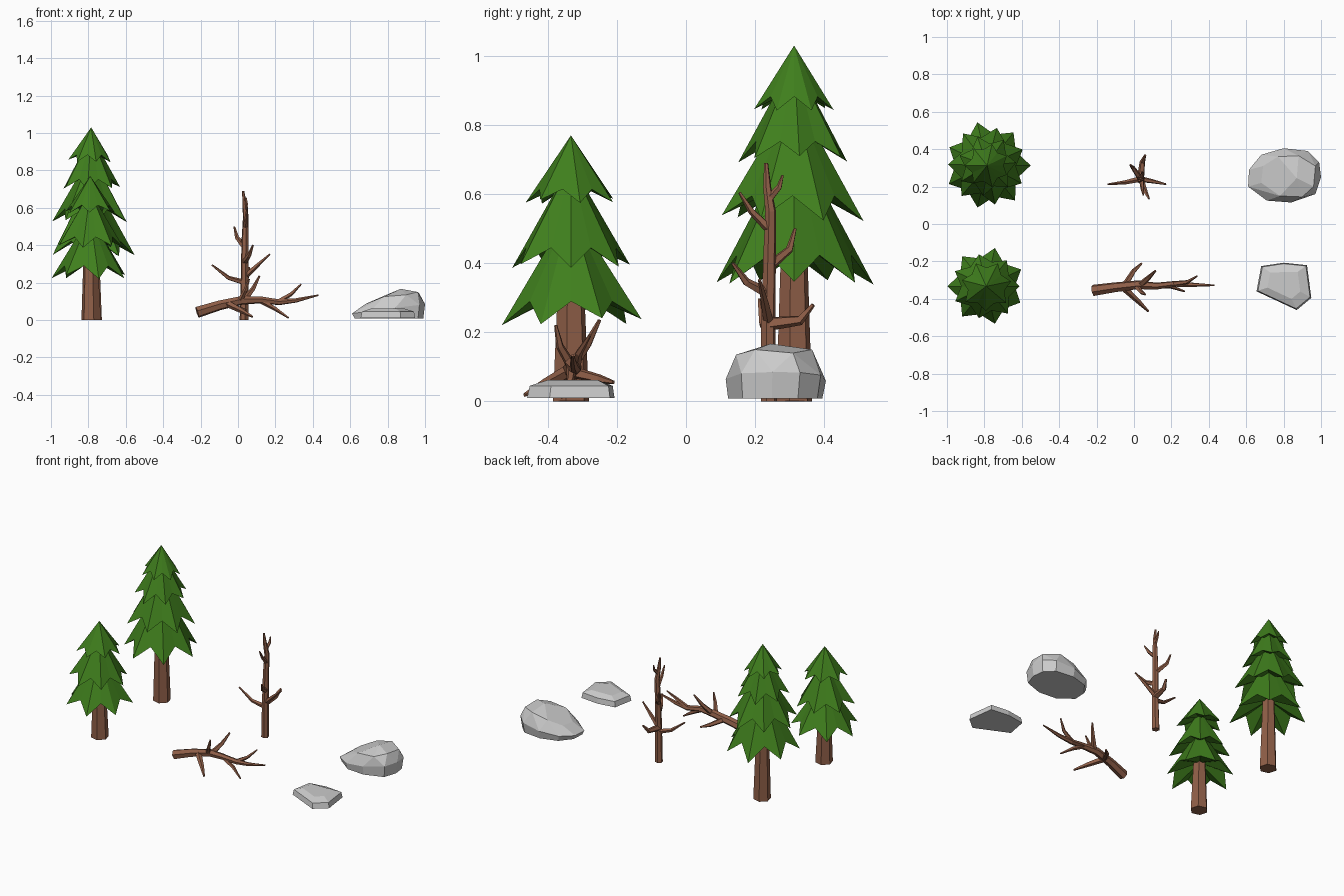
import bpy, bmesh, math, random
from mathutils import Vector

random.seed(4)


def material(name, rgb):
    m = bpy.data.materials.new(name)
    m.diffuse_color = (*rgb, 1)
    return m


GREEN = material("needles", (0.05, 0.21, 0.012))
BROWN = material("bark", (0.28, 0.115, 0.065))


def finish(name, bm, mat=None):
    bmesh.ops.recalc_face_normals(bm, faces=bm.faces)
    me = bpy.data.meshes.new(name)
    bm.to_mesh(me)
    bm.free()
    if mat:
        me.materials.append(mat)
    ob = bpy.data.objects.new(name, me)
    bpy.context.collection.objects.link(ob)
    return ob


def limb(bm, pts, radii, sides=5):
    """Tapered tube through pts; radii holds one radius per point."""
    pts = [Vector(p) for p in pts]
    ref = (pts[-1] - pts[0]).orthogonal()
    rings = []
    for i, p in enumerate(pts):
        t = (pts[min(i + 1, len(pts) - 1)] - pts[max(i - 1, 0)]).normalized()
        u = (ref - t * ref.dot(t)).normalized()
        v = t.cross(u)
        rings.append([bm.verts.new(p + radii[i] * (u * math.cos(a) + v * math.sin(a)))
                      for a in (2 * math.pi * k / sides for k in range(sides))])
    for a, b in zip(rings, rings[1:]):
        for k in range(sides):
            j = (k + 1) % sides
            bm.faces.new((a[k], a[j], b[j], b[k]))
    bm.faces.new(rings[0])
    bm.faces.new(rings[-1])


def skirt(bm, x, y, apex_z, tip_z, r, phase, n=7):
    """Star-edged cone of needles with a hollow underside."""
    h = apex_z - tip_z
    top = bm.verts.new((x, y, apex_z))
    under = bm.verts.new((x, y, tip_z + 0.30 * h))
    rim = []
    for k in range(2 * n):
        a = phase + math.pi * k / n
        tip = k % 2 == 0
        rr = r * random.uniform(0.97, 1.04) if tip else r * 0.74
        z = tip_z + random.uniform(-0.01, 0.012) if tip else tip_z + 0.18 * h
        rim.append(bm.verts.new((x + rr * math.cos(a), y + rr * math.sin(a), z)))
    for k in range(2 * n):
        a, b = rim[k], rim[(k + 1) % (2 * n)]
        bm.faces.new((top, a, b))
        bm.faces.new((under, b, a))


def pine(name, x, y, trunk_top, tiers):
    bm = bmesh.new()
    limb(bm, [(x + 0.005, y, 0), (x, y, trunk_top)], [0.054, 0.034], 6)
    finish(name + "_trunk", bm, BROWN)
    bm = bmesh.new()
    for apex, tip, r, phase in tiers:
        skirt(bm, x, y, apex, tip, r, phase)
    finish(name + "_needles", bm, GREEN)


# Pines: (apex height, tip height, radius, rotation) per tier
pine("tall_pine", -0.785, 0.313, 0.6, [
    (1.03, 0.85, 0.118, 0.45), (0.99, 0.70, 0.158, 0.1),
    (0.89, 0.53, 0.207, 0.42), (0.77, 0.347, 0.230, 0.0)])
pine("short_pine", -0.79, -0.333, 0.45, [
    (0.77, 0.58, 0.135, 0.2), (0.69, 0.39, 0.180, 0.0),
    (0.56, 0.23, 0.207, 0.45)])


def dead_wood(name, trunk, radii, twigs):
    bm = bmesh.new()
    limb(bm, trunk, radii, 6)
    for r, *pts in twigs:
        limb(bm, pts, [r, r * 0.72, r * 0.3])
    finish(name, bm, BROWN)


# Standing dead tree
dead_wood("standing_dead_tree",
          [(0.032, 0.24, 0), (0.035, 0.238, 0.22), (0.037, 0.242, 0.42),
           (0.042, 0.245, 0.55), (0.035, 0.235, 0.62), (0.028, 0.232, 0.69)],
          [0.024, 0.021, 0.019, 0.016, 0.012, 0.006], [
    (0.016, (0.035, 0.24, 0.20), (-0.05, 0.222, 0.225), (-0.14, 0.212, 0.295)),
    (0.016, (0.035, 0.24, 0.23), (0.10, 0.228, 0.29), (0.17, 0.213, 0.352)),
    (0.021, (0.035, 0.24, 0.225), (0.045, 0.33, 0.235), (0.06, 0.368, 0.28)),
    (0.017, (0.035, 0.24, 0.31), (0.06, 0.175, 0.345), (0.08, 0.135, 0.40)),
    (0.016, (0.035, 0.24, 0.39), (-0.005, 0.30, 0.44), (-0.02, 0.316, 0.50)),
    (0.014, (0.04, 0.24, 0.50), (0.045, 0.19, 0.55), (0.05, 0.155, 0.605)),
    (0.012, (0.038, 0.24, 0.585), (0.045, 0.27, 0.62), (0.043, 0.28, 0.655))])

# Fallen branch
dead_wood("fallen_branch",
          [(-0.218, -0.355, 0.041), (-0.10, -0.338, 0.078), (0.02, -0.325, 0.105),
           (0.12, -0.332, 0.108), (0.22, -0.32, 0.095), (0.31, -0.325, 0.105),
           (0.43, -0.328, 0.133)],
          [0.031, 0.027, 0.024, 0.019, 0.016, 0.012, 0.004], [
    (0.018, (0.03, -0.33, 0.10), (0.08, -0.285, 0.165), (0.115, -0.25, 0.235)),
    (0.018, (-0.05, -0.33, 0.085), (0.0, -0.25, 0.065), (0.042, -0.21, 0.055)),
    (0.020, (-0.06, -0.335, 0.09), (0.02, -0.41, 0.05), (0.077, -0.467, 0.018)),
    (0.016, (0.12, -0.33, 0.105), (0.20, -0.335, 0.06), (0.27, -0.36, 0.012)),
    (0.015, (0.21, -0.32, 0.095), (0.285, -0.31, 0.14), (0.337, -0.278, 0.192)),
    (0.016, (0.01, -0.33, 0.10), (0.04, -0.365, 0.16), (0.06, -0.377, 0.22))])


def rock(name, pts):
    bm = bmesh.new()
    for p in pts:
        bm.verts.new(p)
    hull = bmesh.ops.convex_hull(bm, input=bm.verts)
    loose = [v for v in bm.verts if not v.link_faces]
    bmesh.ops.delete(bm, geom=loose, context='VERTS')
    bmesh.ops.dissolve_limit(bm, angle_limit=0.12, verts=bm.verts, edges=bm.edges)
    finish(name, bm)


def inset(outline, centre, s, z):
    return [(centre[0] + (x - centre[0]) * s, centre[1] + (y - centre[1]) * s, z)
            for x, y in outline]


# Large boulder: waist outline, smaller base, uneven crown
waist = [(0.61, 0.20), (0.615, 0.29), (0.68, 0.37), (0.80, 0.405), (0.93, 0.39),
         (0.99, 0.33), (1.0, 0.25), (0.97, 0.16), (0.84, 0.115), (0.71, 0.125)]
rock("large_boulder",
     [(x, y, 0.035 + 0.05 * (x - 0.61) / 0.39) for x, y in waist]
     + inset(waist, (0.84, 0.23), 0.94, 0.008)
     + [(0.68, 0.22, 0.085), (0.69, 0.31, 0.09), (0.78, 0.15, 0.125), (0.90, 0.145, 0.135),
        (0.96, 0.20, 0.15), (0.97, 0.31, 0.14), (0.88, 0.365, 0.15), (0.77, 0.36, 0.125),
        (0.87, 0.245, 0.167)])

# Small flat stone
base = [(0.655, -0.36), (0.68, -0.225), (0.80, -0.207), (0.925, -0.22), (0.948, -0.395),
        (0.87, -0.46)]
rock("small_stone",
     inset(base, (0.80, -0.32), 1.0, 0.01) + inset(base, (0.81, -0.31), 0.95, 0.045)
     + inset(base, (0.80, -0.31), 0.6, 0.062))
